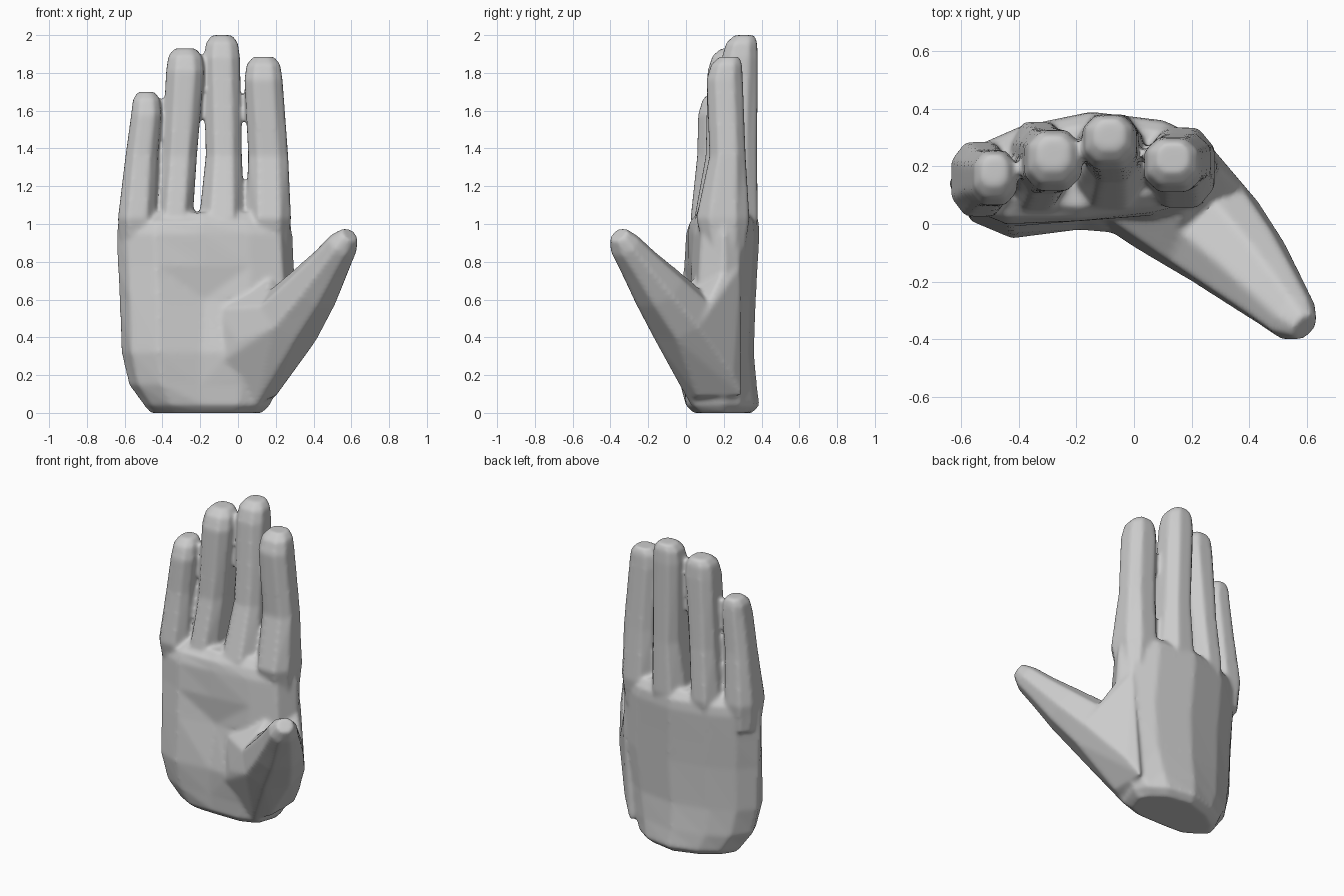
import bpy, bmesh, math
from mathutils import Vector

if "Cube" in bpy.data.objects:
    bpy.data.objects.remove(bpy.data.objects["Cube"])


def make_object(name, bm):
    bmesh.ops.recalc_face_normals(bm, faces=bm.faces)
    me = bpy.data.meshes.new(name)
    bm.to_mesh(me)
    bm.free()
    ob = bpy.data.objects.new(name, me)
    bpy.context.collection.objects.link(ob)
    return ob


def loft(name, rings):
    """Closed skin through a list of equal-length point rings."""
    bm = bmesh.new()
    vs = [[bm.verts.new(p) for p in r] for r in rings]
    n = len(vs[0])
    for a, b in zip(vs, vs[1:]):
        for i in range(n):
            j = (i + 1) % n
            bm.faces.new((a[i], a[j], b[j], b[i]))
    bm.faces.new(vs[0][::-1])
    bm.faces.new(vs[-1])
    return make_object(name, bm)


def octagon(c, u, v, ru, rv, k=.5):
    pts = [(1, -k), (1, k), (k, 1), (-k, 1), (-1, k), (-1, -k), (-k, -1), (k, -1)]
    return [Vector(c) + u * ru * a + v * rv * b for a, b in pts]


# Palm: arched sections (z, left x, right x, back y, front y at left / middle / right)
def palm_ring(z, xl, xr, yb, fl, fm, fr):
    w = xr - xl
    back = [(0.1, -.12), (0.27, -.05), (0.53, 0), (0.8, -.03), (0.95, -.1)]
    front = [(0.93, fr + .04), (0.75, fr), (0.48, fm), (0.22, fl), (0.06, fl + .06)]
    pts = [(xl, 0.14, z)] + [(xl + t * w, yb + d, z) for t, d in back]
    return pts + [(xr, 0.20, z)] + [(xl + t * w, y, z) for t, y in front]


palm = loft("hand", [palm_ring(*s) for s in [
    (0.00, -0.47, 0.13, 0.35, 0.05, 0.04, 0.04),
    (0.04, -0.50, 0.17, 0.39, 0.00, 0.00, 0.00),
    (0.15, -0.58, 0.22, 0.375, -0.03, -0.01, -0.01),
    (0.32, -0.62, 0.27, 0.36, -0.05, -0.02, -0.04),
    (0.60, -0.63, 0.31, 0.37, -0.03, 0.03, 0.02),
    (0.78, -0.64, 0.30, 0.38, -0.01, 0.01, 0.03),
    (0.95, -0.645, 0.29, 0.39, 0.00, 0.01, 0.04),
    (1.01, -0.635, 0.28, 0.385, 0.02, 0.02, 0.06),
    (1.06, -0.59, 0.25, 0.35, 0.08, 0.06, 0.10)]])

# Fingers: top z, then (x, y, half width, half depth) at base, middle and tip
X, Y = Vector((1, 0, 0)), Vector((0, 1, 0))
fingers = {
    "little_finger": (1.70, (-.535, .155, .10, .13), (-.51, .16, .085, .10), (-.485, .16, .08, .095)),
    "ring_finger": (1.93, (-.335, .20, .095, .155), (-.31, .22, .092, .115), (-.28, .22, .10, .105)),
    "middle_finger": (2.00, (-.085, .215, .12, .165), (-.075, .26, .095, .115), (-.085, .285, .095, .095)),
    "index_finger": (1.885, (.165, .195, .115, .14), (.16, .22, .105, .095), (.135, .205, .10, .095)),
}
parts = []
for name, (top, base, mid, tip) in fingers.items():
    x, y, rx, ry = tip
    stations = [(0.85, base[0], base[1] + .01, base[2] * .85, base[3] * .75), (1.03, *base), (1.36, *mid),
                (top - .12, *tip), (top - .04, x, y + .01, rx * .88, ry * .85),
                (top, x, y + .025, rx * .55, ry * .55)]
    parts.append(loft(name, [octagon((a, b, z), X, Y, c, d) for z, a, b, c, d in stations]))

# Thumb: tapering octagons along a slanted axis
axis = Vector((.53, -.50, .68)).normalized()
side = Vector((.69, .72, 0)).normalized()
up = axis.cross(side)
thumb = [octagon((x, y, z), side, up, a, b, .45) for x, y, z, a, b in [
    (0.10, 0.12, 0.32, .17, .15), (0.28, -0.03, 0.51, .18, .165),
    (0.40, -0.15, 0.66, .145, .13), (0.49, -0.25, 0.79, .11, .095),
    (0.555, -0.325, 0.89, .085, .075), (0.592, -0.357, 0.945, .05, .045)]]
parts.append(loft("thumb", thumb))

# Thumb ball and web: hull from the thumb's root ring to the palm edge
bm = bmesh.new()
ball = [(.10, .02, .05), (.20, .30, .09), (.20, .06, .09), (.27, .25, .20), (.25, .29, .78),
        (.29, .20, .76), (.17, .05, .72), (-.12, .04, .55), (-.12, .0, .25), (0, -.08, .38)]
for p in ball + thumb[1]:
    bm.verts.new(p)
res = bmesh.ops.convex_hull(bm, input=bm.verts)
bmesh.ops.delete(bm, geom=[v for v in bm.verts if not v.link_faces], context='VERTS')
parts.append(make_object("thumb_ball", bm))

# Merge everything into one skin
bpy.context.view_layer.objects.active = palm
for p in parts:
    m = palm.modifiers.new("union_" + p.name, 'BOOLEAN')
    m.operation = 'UNION'
    m.solver = 'EXACT'
    m.object = p
    bpy.ops.object.modifier_apply(modifier=m.name)
    bpy.data.objects.remove(p)

# Even out the skin so the joints blend softly
for kind, settings in (('REMESH', dict(mode='VOXEL', voxel_size=0.012)),
                       ('SMOOTH', dict(factor=0.5, iterations=8))):
    m = palm.modifiers.new(kind.title(), kind)
    for k, v in settings.items():
        setattr(m, k, v)
    bpy.ops.object.modifier_apply(modifier=m.name)

bpy.ops.object.select_all(action='DESELECT')
palm.select_set(True)
bpy.ops.object.shade_smooth_by_angle(angle=math.radians(50))
